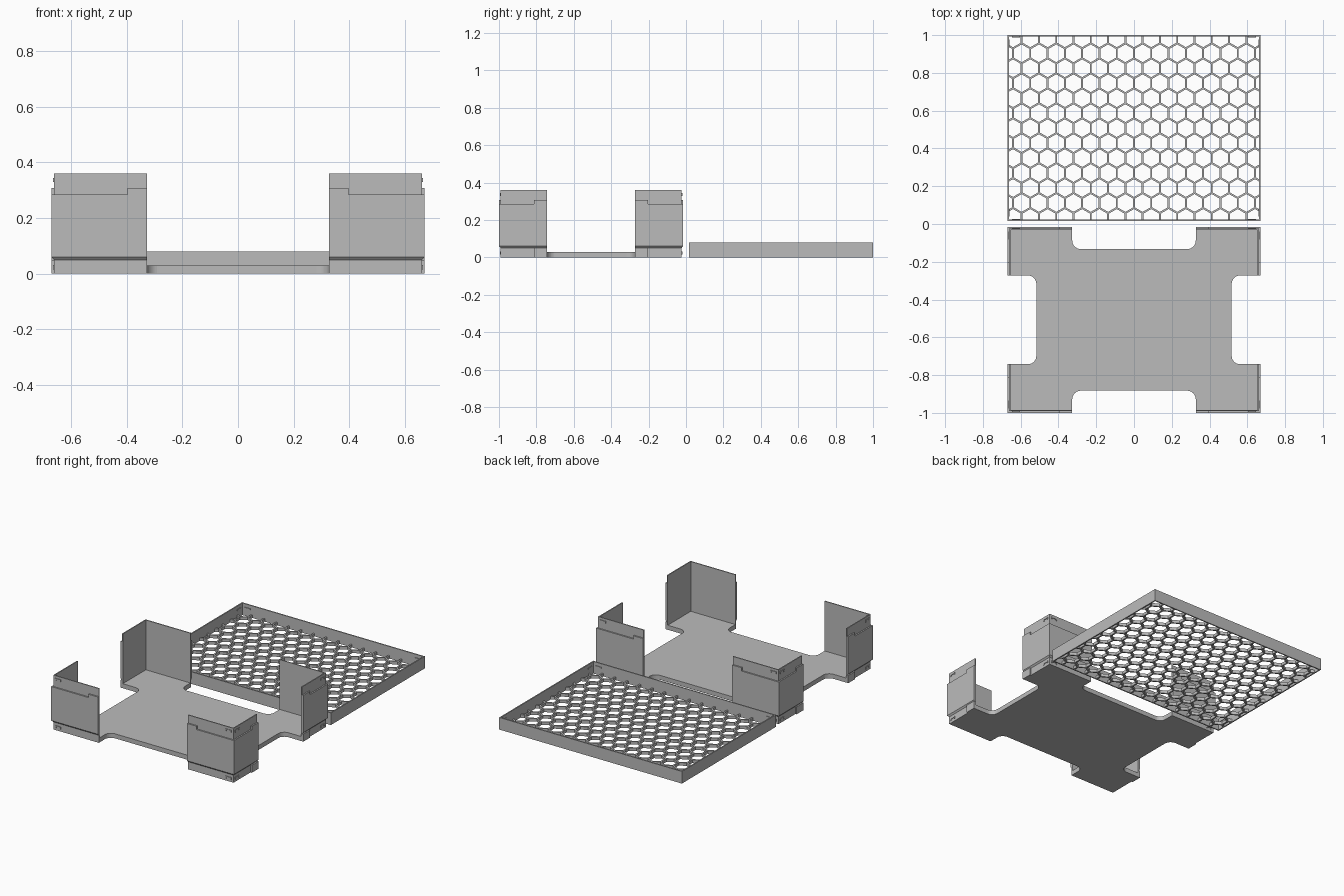
import bpy, bmesh, math
from mathutils import Matrix, Vector

if "Cube" in bpy.data.objects:
    bpy.data.objects.remove(bpy.data.objects["Cube"])

grey = bpy.data.materials.new("plain grey")
grey.use_nodes = True
colour = (0.5, 0.5, 0.5, 1)
grey.diffuse_color = colour
grey.node_tree.nodes["Principled BSDF"].inputs["Base Color"].default_value = colour

X, Y = 0.67, 0.4925          # half sizes of both pieces
BASE_Y, TRAY_Y = -1 + Y, 1 - Y
GAP_X, GAP_Y = 0.327, 0.235  # where the corner walls end
STEP = 0.009                 # depth of the stacking lip
QUADRANTS = [(1, 1), (-1, 1), (-1, -1), (1, -1)]


def finish(name, bm, y=0.0):
    bmesh.ops.recalc_face_normals(bm, faces=bm.faces)
    mesh = bpy.data.meshes.new(name)
    bm.to_mesh(mesh)
    bm.free()
    mesh.materials.append(grey)
    obj = bpy.data.objects.new(name, mesh)
    obj.location.y = y
    bpy.context.collection.objects.link(obj)
    return obj


def add_box(bm, low, high):
    low, high = Vector(low), Vector(high)
    size = high - low
    matrix = Matrix.Translation((low + high) / 2) @ Matrix.Diagonal((*size, 1))
    return bmesh.ops.create_cube(bm, size=1, matrix=matrix)["verts"]


def extrude_up(bm, face, height):
    top = bmesh.ops.extrude_face_region(bm, geom=[face])["geom"]
    verts = [v for v in top if isinstance(v, bmesh.types.BMVert)]
    bmesh.ops.translate(bm, verts=verts, vec=(0, 0, height))


# Base plate: cross outline with rounded inner corners
bm = bmesh.new()
px, py = X - STEP, Y - STEP
quarter = [(0.517, GAP_Y), (px, GAP_Y), (px, py), (GAP_X, py), (GAP_X, 0.375)]
outline = []
for sx, sy in QUADRANTS:
    points = quarter if sx * sy > 0 else quarter[::-1]
    outline += [(sx * x, sy * y, 0) for x, y in points]
verts = [bm.verts.new(p) for p in outline]
face = bm.faces.new(verts)
inner = [v for i, v in enumerate(verts) if i % 5 in (0, 4)]
bmesh.ops.bevel(bm, geom=inner, offset=0.045, segments=8, profile=0.5,
                affect='VERTICES')
bm.faces.ensure_lookup_table()
extrude_up(bm, bm.faces[0], 0.03)
finish("base_plate", bm, BASE_Y)


# Corner walls: stepped section swept round a mitred corner
section = [(STEP, 0), (STEP, 0.05), (0, 0.06), (0, 0.285), (STEP, 0.285),
           (STEP, 0.36), (0.016, 0.36), (0.016, 0)]


def corner_wall(name, sx, sy):
    bm = bmesh.new()
    stations = [
        [bm.verts.new((X - o, GAP_Y, z)) for o, z in section],
        [bm.verts.new((X - o, Y - o, z)) for o, z in section],
        [bm.verts.new((GAP_X, Y - o, z)) for o, z in section]]
    n = len(section)
    for a, b in zip(stations, stations[1:]):
        for i in range(n):
            j = (i + 1) % n
            bm.faces.new((a[i], a[j], b[j], b[i]))
    bm.faces.new(stations[0])
    bm.faces.new(stations[2])
    # Locating tabs beside the openings
    tab, lip = 0.07, 0.012
    add_box(bm, (X - lip, GAP_Y, 0.28), (X, GAP_Y + tab, 0.307))
    add_box(bm, (GAP_X, Y - lip, 0.28), (GAP_X + tab, Y, 0.307))
    add_box(bm, (X - lip, GAP_Y, 0), (X, GAP_Y + tab, 0.05))
    # Small snap ridges on the lip and foot
    for z in (0.337, 0.024):
        for start, end, drop in ((0.024, 0.066, 0.007), (0.024, 0.031, 0.015),
                                 (0.06, 0.066, 0.015)):
            out = STEP - 0.004
            add_box(bm, (X - end, Y - lip, z + 0.007 - drop),
                    (X - start, Y - out, z + 0.007))
            add_box(bm, (X - lip, Y - end, z + 0.007 - drop),
                    (X - out, Y - start, z + 0.007))
    bmesh.ops.scale(bm, verts=bm.verts, vec=(sx, sy, 1))
    finish(name, bm, BASE_Y)


for sx, sy in QUADRANTS:
    side = "left" if sx > 0 else "right"
    end = "back" if sy > 0 else "front"
    corner_wall(f"{end}_{side}_corner_wall", sx, sy)


# Tray rim: open rectangular frame
WALL, RIM = 0.008, 0.08
bm = bmesh.new()
rings = []
for inset in (0, WALL):
    for z in (0, RIM):
        rings.append([bm.verts.new((sx * (X - inset), sy * (Y - inset), z))
                      for sx, sy in QUADRANTS])
for a, b in ((0, 1), (1, 3), (3, 2), (2, 0)):
    for i in range(4):
        j = (i + 1) % 4
        bm.faces.new((rings[a][i], rings[a][j], rings[b][j], rings[b][i]))
finish("tray_rim", bm, TRAY_Y)

# Snap ridges inside the rim corners
bm = bmesh.new()
for sx, sy in QUADRANTS:
    ridge = add_box(bm, (X - 0.066, Y - 0.012, 0.05), (X - 0.024, Y - WALL, 0.058))
    ridge += add_box(bm, (X - 0.012, Y - 0.066, 0.05), (X - WALL, Y - 0.024, 0.058))
    bmesh.ops.scale(bm, verts=ridge, vec=(sx, sy, 1))
finish("tray_snap_ridges", bm, TRAY_Y)

# Honeycomb floor: plate cut by a grid of hexagonal prisms
bm = bmesh.new()
add_box(bm, (-X + WALL, -Y + WALL, 0), (X - WALL, Y - WALL, 0.02))
floor = finish("honeycomb_floor", bm, TRAY_Y)

PITCH, STRUT = 0.0915, 0.01
ROW = PITCH * math.sqrt(3) / 2
radius = (PITCH - STRUT) / math.sqrt(3)
bm = bmesh.new()
for row in range(-7, 8):
    for col in range(-8, 9):
        cx, cy = (col + 0.5 * (row % 2)) * PITCH, row * ROW
        if abs(cx) > X + PITCH / 3 or abs(cy) > Y + PITCH / 3:
            continue
        ring = [bm.verts.new((cx + radius * math.sin(k * math.pi / 3),
                              cy + radius * math.cos(k * math.pi / 3), -0.02))
                for k in range(6)]
        extrude_up(bm, bm.faces.new(ring), 0.08)
cutter = finish("honeycomb_cutter", bm, TRAY_Y)
cutter.hide_render = True
cutter.hide_viewport = True
cut = floor.modifiers.new("honeycomb", 'BOOLEAN')
cut.operation = 'DIFFERENCE'
cut.solver = 'EXACT'
cut.object = cutter
